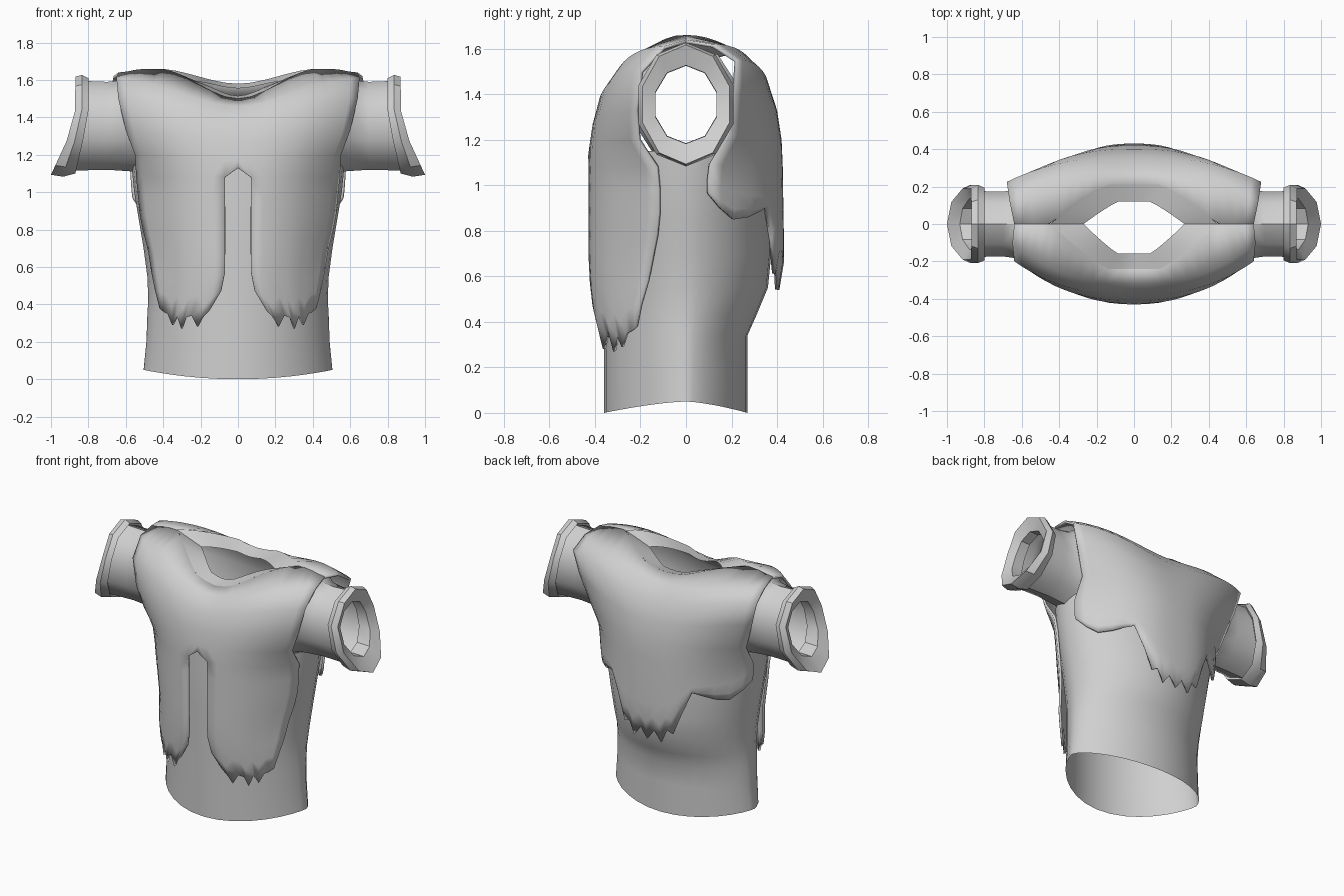
import bpy, bmesh
from math import sin, cos, pi, copysign

old = bpy.data.objects.get("Cube")
if old:
    bpy.data.objects.remove(old, do_unlink=True)

mat = bpy.data.materials.new("pale_grey_cloth")
mat.use_nodes = True
GREY = (0.63, 0.63, 0.63, 1)
mat.diffuse_color = GREY
mat.node_tree.nodes["Principled BSDF"].inputs["Base Color"].default_value = GREY


def clamp(v):
    return max(0.0, min(1.0, v))


def smooth(v):
    v = clamp(v)
    return v * v * (3 - 2 * v)


def grid(name, rows, flip=False, closed=False, skip=None, mirror=False, thick=0, angle=40):
    """Skin rows of points into a sheet or tube."""
    bm = bmesh.new()
    vs = [[bm.verts.new(p) for p in row] for row in rows]
    n = len(rows[0])
    for r in range(len(rows) - 1):
        for c in range(n if closed else n - 1):
            if skip and skip(r, c):
                continue
            d = (c + 1) % n
            quad = [vs[r][c], vs[r + 1][c], vs[r + 1][d], vs[r][d]]
            bm.faces.new(quad[::-1] if flip else quad)
    bmesh.ops.delete(bm, geom=[v for v in bm.verts if not v.link_faces], context='VERTS')
    me = bpy.data.meshes.new(name)
    bm.to_mesh(me)
    bm.free()
    me.materials.append(mat)
    ob = bpy.data.objects.new(name, me)
    bpy.context.collection.objects.link(ob)
    bpy.ops.object.select_all(action='DESELECT')
    ob.select_set(True)
    bpy.context.view_layer.objects.active = ob
    bpy.ops.object.shade_smooth_by_angle(angle=angle * pi / 180)
    if mirror:
        ob.modifiers.new("Mirror", 'MIRROR')
    if thick:
        sol = ob.modifiers.new("Solidify", 'SOLIDIFY')
        sol.thickness = thick
        sol.offset = -1


# Neckline shared by the pelt and the collar
def neck(x, side):
    y, z = (-0.24, 1.50) if side < 0 else (0.21, 1.58)
    return y * (1 - clamp((x - 0.14) / 0.31) ** 1.15), z + (1.66 - z) * smooth(x / 0.43)


def pelt(name, side, table, cols, hems, slit_row=None):
    """table: centre y, centre z, edge x, edge y, edge z, inner x."""
    rows = []
    for i, (yc, zc, xe, ye, ze, xi) in enumerate(table):
        row = []
        for s, hem in zip(cols, hems):
            x = 0 if s == 0 else xi + (xe - xi) * (s - cols[1]) / (1 - cols[1])
            y = yc + (ye - yc) * (x / xe) ** 2.5
            z = zc + (ze - zc) * smooth(x / 0.65)
            if i == 0:
                y, z = neck(x, side)
                z -= 0.02 * smooth((x - 0.5) / 0.14)
            if i >= 5:
                t = (i - 5) / (len(table) - 6)
                z = z * (1 - t) + hem * t
            if i == slit_row and s == 0:
                z += 0.05
            row.append((x, y, z))
        rows.append(row)
    skip = (lambda r, c: c == 0 and r >= slit_row) if slit_row else None
    grid(name, rows, flip=side > 0, skip=skip, mirror=True, thick=0.015, angle=60)


# Front of the pelt: two hanging panels with ragged hems
front = [
    (-.24, 1.50, .64, 0, 1.65, .07),
    (-.32, 1.46, .65, -.1, 1.61, .07),
    (-.38, 1.38, .64, -.20, 1.5, .07),
    (-.41, 1.27, .60, -.22, 1.33, .07),
    (-.425, 1.17, .55, -.21, 1.2, .07),
    (-.43, 1.08, .545, -.13, 1.08, .07),
    (-.43, 1.08, .535, -.12, 1.08, .07),
    (-.43, 1.08, .525, -.12, 1.08, .07),
    (-.43, 1.08, .505, -.13, 1.08, .07),
    (-.43, 1.08, .48, -.15, 1.08, .07),
    (-.425, 1.08, .465, -.17, 1.08, .07),
    (-.415, 1.08, .445, -.2, 1.08, .09),
    (-.40, 1.08, .42, -.22, 1.08, .15),
]
pelt("pelt_front", -1, front,
     [0, .12, .24, .34, .44, .54, .62, .7, .78, .86, .93, 1],
     [.4, .37, .33, .28, .34, .33, .27, .34, .29, .35, .36, .38], slit_row=5)

# Back of the pelt: one flap ending in a ragged tail
back = [
    (.21, 1.58, .64, 0, 1.65, .06),
    (.29, 1.53, .665, .12, 1.62, .06),
    (.36, 1.45, .68, .225, 1.55, .06),
    (.40, 1.33, .64, .215, 1.4, .06),
    (.42, 1.2, .58, .19, 1.22, .06),
    (.425, 1.09, .575, .11, 1.09, .06),
    (.43, .9, .57, .1, 1.05, .06),
    (.43, .9, .565, .1, 1.0, .05),
    (.41, .9, .56, .1, .95, .05),
]
pelt("pelt_back", 1, back,
     [0, .09, .18, .25, .32, .42, .52, .62, .72, .84, .93, 1],
     [.54, .61, .54, .63, .61, .76, .9, .88, .86, .85, .9, .96])

# Collar band sloping into the neck opening
xs = [.45, .4, .33, .26, .2, .14, .07, 0]
loop = [(x, -1) for x in xs] + [(-x, -1) for x in xs[-2::-1]]
loop += [(-x, 1) for x in xs[1:]] + [(x, 1) for x in xs[-2:0:-1]]
outer, inner = [], []
for x, side in loop:
    y, z = neck(abs(x), side)
    outer.append((x, y, z))
    inner.append((x * .6, y * (.66 if side < 0 else .57), 1.55 + .5 * (z - 1.57)))
grid("collar", [outer, inner], closed=True, angle=20)

# Torso tube: height, half width, front depth, back depth
levels = [(0, .505, .36, .27), (.2, .49, .36, .27), (.34, .485, .36, .27),
          (.43, .48, .36, .31), (.55, .485, .36, .36), (.7, .505, .36, .375),
          (.85, .53, .36, .37), (1.0, .555, .355, .365), (1.15, .57, .35, .36)]
N = 32
torso = []
for i, (z, w, f, b) in enumerate(levels):
    pinch = 1 + .35 * clamp(1 - z)
    points = []
    for k in range(N):
        a = -2 * pi * k / N
        c, s = cos(a), sin(a)
        lift = .05 * c * c if i == 0 else 0
        points.append((w * c, copysign(abs(s) ** pinch, s) * (f if s < 0 else b), z + lift))
    torso.append(points)
grid("torso", torso, closed=True, flip=True)


# Sleeves and flared cuffs, ten-sided
def ring(xfun, ry, rz, zc=1.355, n=10):
    out = []
    for k in range(n):
        a = 2 * pi * k / n
        z = zc + rz * cos(a)
        out.append((xfun(z), ry * sin(a), z))
    return out


def lip(z):
    return .87 + .13 * clamp((1.45 - z) / .35) ** 1.5


def cuff_back(z):
    return .80 + .07 * clamp((1.4 - z) / .3)


sleeve = [ring(lambda z: .46 + .12 * clamp((z - 1.15) / .3), .24, .27),
          ring(lambda z: .55 + .07 * clamp((z - 1.15) / .3), .195, .245),
          ring(lambda z: .7, .182, .235),
          ring(lambda z: cuff_back(z) + .03, .185, .24)]
cuff = [ring(lambda z: cuff_back(z) + .02, .18, .235),
        ring(cuff_back, .205, .255),
        ring(lambda z: (cuff_back(z) + lip(z)) / 2, .22, .272),
        ring(lip, .2, .262),
        ring(lambda z: lip(z) - .025, .142, .172),
        ring(lambda z: cuff_back(z) - .02, .14, .17)]
grid("sleeves", sleeve, closed=True, flip=True, mirror=True)
grid("cuffs", cuff, closed=True, flip=True, mirror=True, angle=35)
